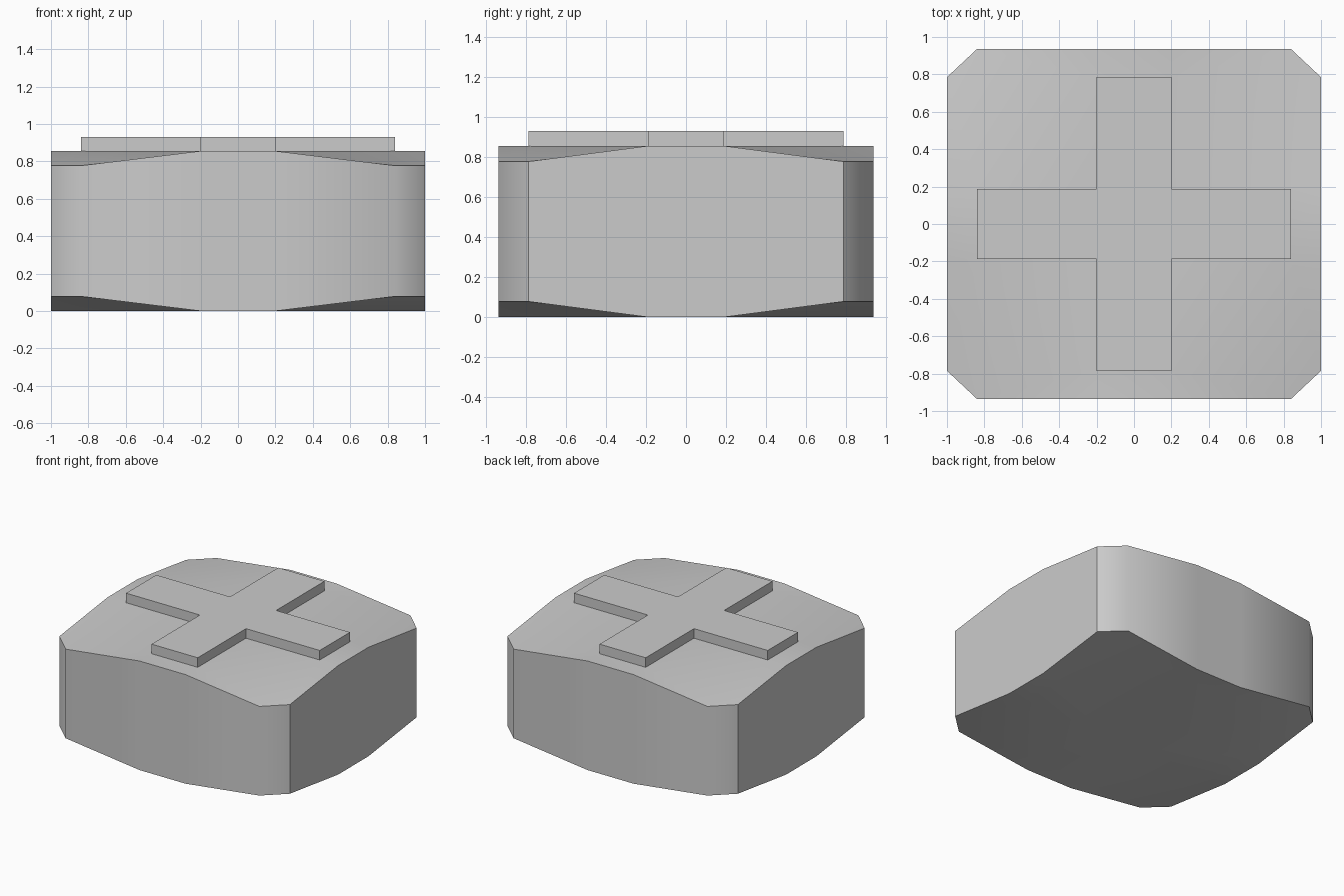
import bpy, bmesh, math

if "Cube" in bpy.data.objects:
    bpy.data.objects.remove(bpy.data.objects["Cube"])

X = (0.2, 0.84, 1.0)         # half arm width, arm end, outer side
Y = (0.187, 0.785, 0.935)
FLAT, DROP, RAISE = 0.855, 0.078, 0.075

bm = bmesh.new()


def face(points):
    return bm.faces.new([bm.verts.new(p) for p in points])


def cap(flat, low):
    """One crowned face: flat cross in the middle, four dropped corners."""
    cells = []
    a, b, c = X
    d, e, f = Y

    def rect(x0, x1, y0, y1):
        return face([(x0, y0, flat), (x1, y0, flat), (x1, y1, flat), (x0, y1, flat)])

    cells.append(rect(-a, a, -d, d))
    for s in (-1, 1):
        cells.append(rect(s * a, s * b, -d, d))
        cells.append(rect(-a, a, s * d, s * e))
        rect(s * b, s * c, -d, d)
        rect(-a, a, s * e, s * f)
        for t in (-1, 1):
            for shape in (
                [(a, d, flat), (b, d, flat), (a, e, flat)],
                [(b, d, flat), (c, e, low), (b, f, low), (a, e, flat)],
                [(b, d, flat), (c, d, flat), (c, e, low)],
                [(a, e, flat), (b, f, low), (a, f, flat)],
            ):
                face([(s * x, t * y, z) for x, y, z in shape])
    return cells


# Crowned top and bottom
top_cells = cap(FLAT, FLAT - DROP)
cap(0.0, DROP)

# Side walls with chamfered corners
(a, b, c), (d, e, f) = X, Y
ring = [(a, f, 0), (b, f, 1), (c, e, 1), (c, d, 0)]
ring += [(x, -y, k) for x, y, k in reversed(ring)]
ring += [(-x, y, k) for x, y, k in reversed(ring)]
for p, q in zip(ring, ring[1:] + ring[:1]):
    face([(p[0], p[1], p[2] * DROP), (q[0], q[1], q[2] * DROP),
          (q[0], q[1], FLAT - q[2] * DROP), (p[0], p[1], FLAT - p[2] * DROP)])

bmesh.ops.remove_doubles(bm, verts=bm.verts[:], dist=1e-4)
bmesh.ops.recalc_face_normals(bm, faces=bm.faces[:])

# Raised cross on the top
ext = bmesh.ops.extrude_face_region(bm, geom=top_cells)
raised = [g for g in ext["geom"] if isinstance(g, bmesh.types.BMVert)]
bmesh.ops.translate(bm, vec=(0, 0, RAISE), verts=raised)
old = [g for g in top_cells if g.is_valid and g.calc_center_median().z < FLAT + 0.01]
if old:
    bmesh.ops.delete(bm, geom=old, context='FACES')
bmesh.ops.recalc_face_normals(bm, faces=bm.faces[:])

mesh = bpy.data.meshes.new("crowned_block")
bm.to_mesh(mesh)
bm.free()
block = bpy.data.objects.new("crowned_block", mesh)
bpy.context.collection.objects.link(block)
bpy.context.view_layer.objects.active = block
block.select_set(True)
bpy.ops.object.shade_smooth_by_angle(angle=math.radians(45))
